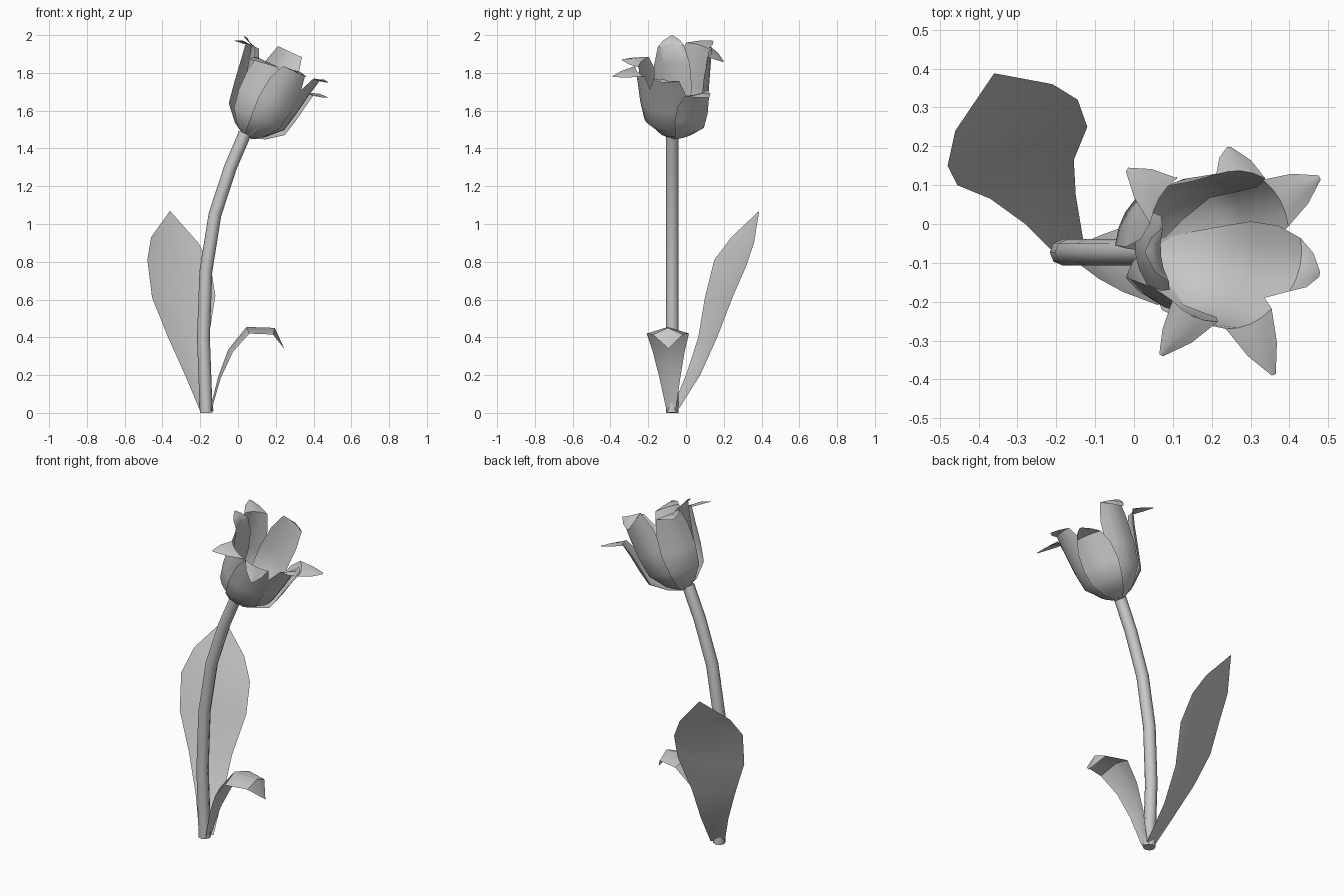
import bpy, bmesh
from math import sin, cos, pi, radians
from mathutils import Vector, Matrix

cube = bpy.data.objects.get("Cube")
if cube:
    bpy.data.objects.remove(cube, do_unlink=True)

grey = bpy.data.materials.new("soft_grey")
grey.use_nodes = True
grey.diffuse_color = (0.58, 0.58, 0.58, 1)
grey.node_tree.nodes["Principled BSDF"].inputs["Base Color"].default_value = (0.58, 0.58, 0.58, 1)


def surface(name, rows, closed=False, angle=45):
    """Skin a list of equal-length point rows into one smooth sheet or tube."""
    bm = bmesh.new()
    grid = [[bm.verts.new(p) for p in row] for row in rows]
    n = len(grid[0])
    for a, b in zip(grid, grid[1:]):
        for i in range(n if closed else n - 1):
            j = (i + 1) % n
            bm.faces.new((a[i], a[j], b[j], b[i]))
    if closed:
        bm.faces.new(grid[0][::-1])
        bm.faces.new(grid[-1])
    bmesh.ops.remove_doubles(bm, verts=bm.verts, dist=0.0005)
    mesh = bpy.data.meshes.new(name)
    bm.to_mesh(mesh)
    bm.free()
    mesh.materials.append(grey)
    obj = bpy.data.objects.new(name, mesh)
    bpy.context.collection.objects.link(obj)
    bpy.ops.object.select_all(action='DESELECT')
    obj.select_set(True)
    bpy.context.view_layer.objects.active = obj
    bpy.ops.object.shade_smooth_by_angle(angle=radians(angle))
    return obj


# Stem: a bending eight-sided tube
path = [Vector((x, -0.073, z)) for x, z in
        [(-0.168, 0), (-0.183, 0.4), (-0.17, 0.75), (-0.122, 1.05), (-0.04, 1.3), (0.037, 1.48)]]
rings = []
for k, p in enumerate(path):
    t = (path[min(k + 1, len(path) - 1)] - path[max(k - 1, 0)]).normalized()
    side = Vector((t.z, 0, -t.x))
    rings.append([p + 0.034 * (side * cos(i * pi / 4) + Vector((0, sin(i * pi / 4), 0)))
                  for i in range(8)])
surface("stem", rings, closed=True, angle=60)

# Tall leaf: two edges with a slightly sunken midrib
left = [(-0.2, -0.08, 0.01), (-0.28, 0, 0.2), (-0.37, 0.065, 0.4), (-0.455, 0.1, 0.61),
        (-0.48, 0.15, 0.81), (-0.46, 0.24, 0.93), (-0.36, 0.388, 1.07)]
right = [(-0.13, -0.045, 0.01), (-0.15, 0.075, 0.2), (-0.155, 0.165, 0.4), (-0.12, 0.25, 0.62),
         (-0.145, 0.32, 0.78), (-0.21, 0.36, 0.9), (-0.36, 0.388, 1.07)]
rows = []
for a, b in zip(left, right):
    a, b = Vector(a), Vector(b)
    sink = Vector((-0.02, 0.05, -0.03)) * (b - a).length
    rows.append([a, (a + b) / 2 + sink, b])
surface("tall_leaf", rows)

# Small leaf: arches over, its edges folded below the midrib
# (midrib x, midrib z, edge shift, edge drop, half width)
rows = []
for x, z, shift, drop, w in [(-0.15, 0.01, 0.008, 0, 0.024), (-0.105, 0.19, 0.014, 0.005, 0.055),
                             (-0.052, 0.335, 0.025, 0.012, 0.084), (0.045, 0.455, 0.015, 0.035, 0.112),
                             (0.195, 0.45, -0.01, 0.035, 0.08), (0.245, 0.34, 0, 0, 0)]:
    centre = -0.078 - 0.02 * min(1, z * 2)
    rows.append([(x + abs(s) * shift, centre + s * w, z - abs(s) * drop) for s in (1, 0, -1)])
surface("small_leaf", rows)

# Flower: seven overlapping petals around a tilted axis
tilt = Matrix.Translation((0.05, -0.058, 1.46)) @ Matrix.Rotation(radians(25), 4, 'Y')
profile = [(0, 0.012, 0.02), (0.09, 0.08, 0.055), (0.27, 0.155, 0.088), (0.52, 0.178, 0.102),
           (0.8, 0.18, 0.096), (1, 0.18, 0.07)]
spread = (-1, -0.5, 0, 0.5, 1)


def petal(name, angle, height, flare, tip, layer):
    """Cupped petal that opens to the flare radius, crests and curls out to the tip."""
    turn = tilt @ Matrix.Rotation(radians(angle), 4, 'Z')
    rows = []
    for f, r, w in profile:
        blend = max(0, (f - 0.52) / 0.48) ** 1.3
        r = r + (flare - r) * blend + layer * min(1, f * 4) * (1 - blend)
        rows.append([turn @ Vector((r - (s * w) ** 2 / 0.34, s * w, f * height)) for s in spread])
    tip = Vector(tip)
    across = (rows[-1][4] - rows[-1][0]).normalized()
    crest = rows[-1][2].lerp(tip, 0.5) + Vector((0, 0, 0.012))
    rows.append([crest + across * s * 0.045 - Vector((0, 0, abs(s) * 0.012)) for s in spread])
    rows.append([tip + across * s * 0.006 for s in spread])
    surface(name, rows)


petals = [
    ("front_petal", 247, 0.405, 0.195, (0.07, -0.338, 1.87), -0.008),
    ("front_left_petal", 292, 0.42, 0.215, (0.36, -0.388, 1.78), 0.008),
    ("left_petal", 347, 0.43, 0.222, (0.478, -0.13, 1.75), 0.006),
    ("back_left_petal", 31, 0.345, 0.232, (0.478, 0.12, 1.67), 0.018),
    ("back_petal", 86, 0.505, 0.195, (0.245, 0.198, 1.86), 0.0),
    ("back_right_petal", 147, 0.45, 0.23, (-0.018, 0.14, 1.97), 0.008),
    ("right_petal", 187, 0.45, 0.19, (0.03, -0.075, 1.998), -0.045),
]
for spec in petals:
    petal(*spec)
